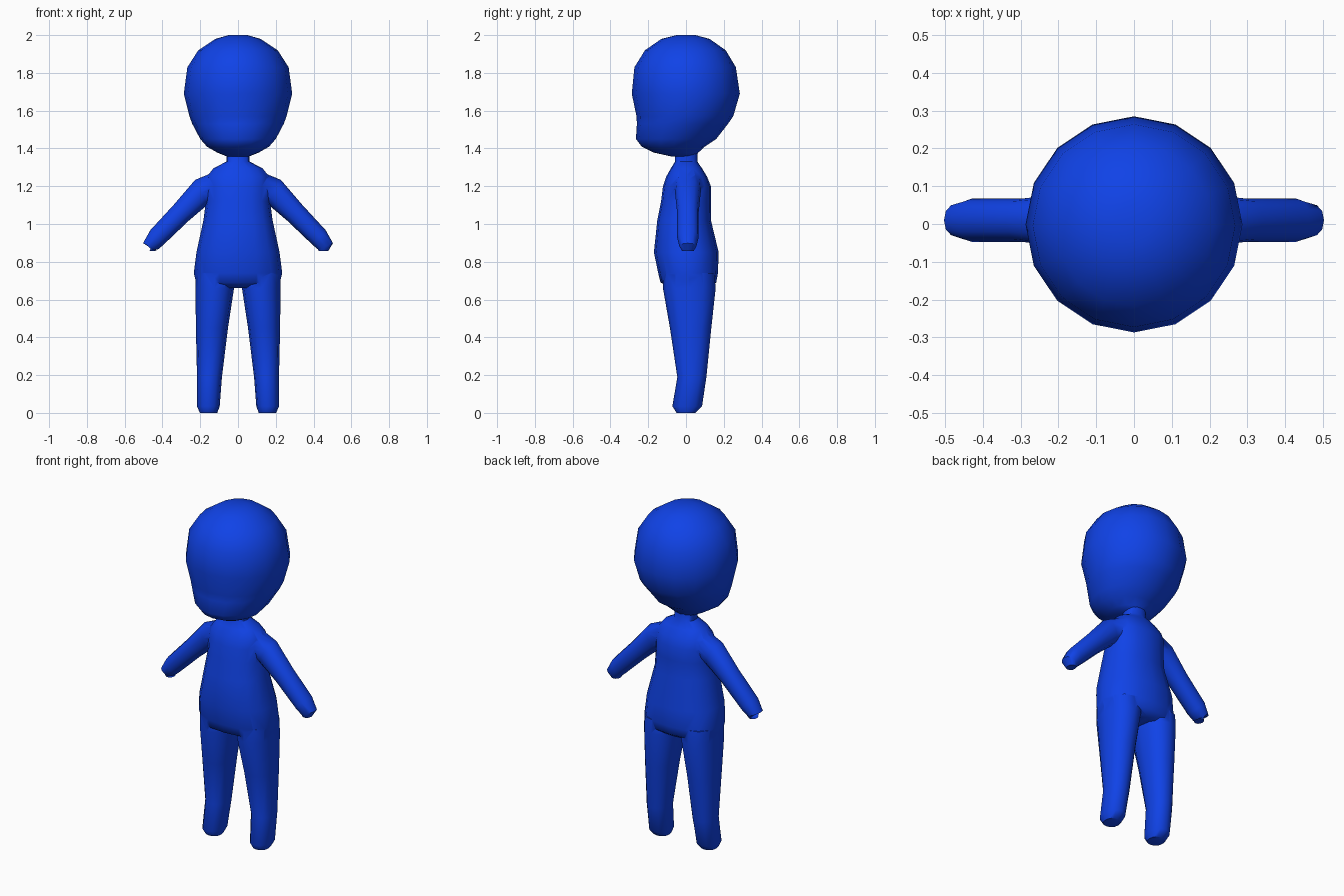
import bpy, bmesh, math
from mathutils import Vector

if "Cube" in bpy.data.objects:
    bpy.data.objects.remove(bpy.data.objects["Cube"])

blue = bpy.data.materials.new("blue")
blue.diffuse_color = (0.005, 0.055, 0.8, 1)
blue.use_nodes = True
blue.node_tree.nodes["Principled BSDF"].inputs["Base Color"].default_value = blue.diffuse_color


def loft(name, rings, seg, power=1.0):
    """Skin rings of (centre, across direction, across radius, depth radius in y)."""
    bm = bmesh.new()
    loops = []
    for c, u, ru, ry in rings:
        u = Vector(u).normalized()
        loop = []
        for i in range(seg):
            a = 2 * math.pi * i / seg
            ca, sa = math.cos(a), math.sin(a)
            ca = math.copysign(abs(ca) ** power, ca)
            sa = math.copysign(abs(sa) ** power, sa)
            loop.append(bm.verts.new(Vector(c) + u * ru * ca + Vector((0, ry * sa, 0))))
        loops.append(loop)
    for a, b in zip(loops, loops[1:]):
        for i in range(seg):
            j = (i + 1) % seg
            bm.faces.new((a[i], a[j], b[j], b[i]))
    bm.faces.new(loops[0])
    bm.faces.new(loops[-1])
    bmesh.ops.recalc_face_normals(bm, faces=bm.faces)
    me = bpy.data.meshes.new(name)
    bm.to_mesh(me)
    bm.free()
    me.materials.append(blue)
    ob = bpy.data.objects.new(name, me)
    bpy.context.collection.objects.link(ob)
    return ob


def upright(profile, x=0.0):
    """Level rings from (z, x half width, y front, y back, x shift)."""
    return [((x + p[4] if len(p) > 4 else x, (p[2] + p[3]) / 2, p[0]), (1, 0, 0),
             p[1], (p[3] - p[2]) / 2) for p in profile]


# head with forward jaw
head = loft("head", upright([
    (1.358, 0.06, -0.08, 0.05), (1.378, 0.11, -0.17, 0.065), (1.41, 0.165, -0.235, 0.10),
    (1.45, 0.20, -0.265, 0.16), (1.53, 0.242, -0.26, 0.222), (1.57, 0.257, -0.262, 0.25),
    (1.69, 0.287, -0.287, 0.285), (1.83, 0.268, -0.273, 0.264), (1.92, 0.21, -0.217, 0.21),
    (1.98, 0.12, -0.13, 0.125), (2.0, 0.05, -0.05, 0.05)]), 16)

# torso and neck
body = loft("body", upright([
    (0.662, 0.17, -0.08, 0.12), (0.69, 0.222, -0.135, 0.16), (0.74, 0.234, -0.147, 0.169),
    (0.85, 0.22, -0.17, 0.173), (1.02, 0.183, -0.152, 0.132), (1.12, 0.170, -0.132, 0.133),
    (1.2, 0.172, -0.122, 0.132), (1.25, 0.165, -0.105, 0.112), (1.295, 0.13, -0.08, 0.085),
    (1.33, 0.062, -0.058, 0.06), (1.40, 0.06, -0.058, 0.06)]), 16, 0.88)

limbs = []
for s in (-1, 1):
    # leg
    limbs.append(loft("leg", upright([
        (0.0, 0.046, -0.05, 0.05, s * 0.156), (0.035, 0.06, -0.072, 0.085, s * 0.157),
        (0.19, 0.066, -0.046, 0.108, s * 0.151), (0.45, 0.085, -0.085, 0.134, s * 0.138),
        (0.66, 0.102, -0.122, 0.157, s * 0.123), (0.74, 0.102, -0.12, 0.15, s * 0.123)]), 12, 0.9))
    # arm with mitten hand
    limbs.append(loft("arm", [
        ((s * 0.08, 0.01, 1.235), (s * 0.4, 0, 1), 0.055, 0.075),
        ((s * 0.195, 0.01, 1.167), (s * 0.48, 0, 1), 0.074, 0.068),
        ((s * 0.30, 0.01, 1.06), (s * 0.7, 0, 0.75), 0.058, 0.057),
        ((s * 0.43, 0.01, 0.928), (s * 0.7, 0, 0.8), 0.052, 0.057),
        ((s * 0.463, 0.01, 0.882), (s * 0.85, 0, 0.35), 0.043, 0.045),
        ((s * 0.452, 0.01, 0.856), (1, 0, 0), 0.025, 0.03)], 12, 0.9))

# fuse limbs into the body as one skin
bpy.context.view_layer.objects.active = body
for limb in limbs:
    mod = body.modifiers.new("fuse", 'BOOLEAN')
    mod.operation = 'UNION'
    mod.solver = 'EXACT'
    mod.object = limb
    bpy.ops.object.modifier_apply(modifier=mod.name)
    bpy.data.objects.remove(limb, do_unlink=True)

for ob in (body, head):
    bpy.ops.object.select_all(action='DESELECT')
    ob.select_set(True)
    bpy.context.view_layer.objects.active = ob
    bpy.ops.object.shade_smooth_by_angle(angle=math.radians(50))
